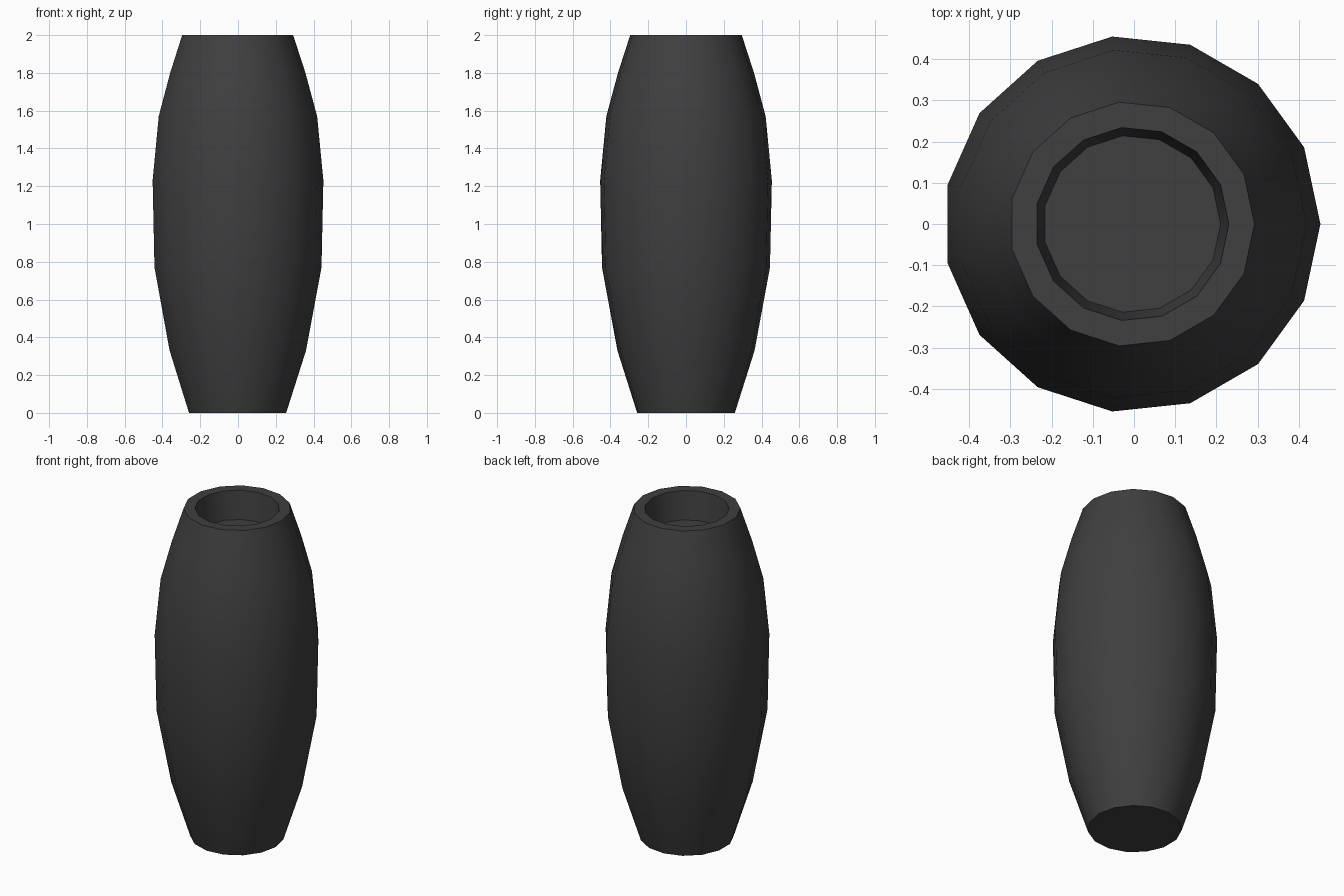
import bpy, bmesh, math

if "Cube" in bpy.data.objects:
    bpy.data.objects.remove(bpy.data.objects["Cube"], do_unlink=True)

SIDES = 15
CENTRE_X = -0.005

charcoal = bpy.data.materials.new("charcoal")
charcoal.use_nodes = True
colour = (0.05, 0.05, 0.05, 1)
charcoal.diffuse_color = colour
charcoal.node_tree.nodes["Principled BSDF"].inputs["Base Color"].default_value = colour

# Profile (radius, height): outer wall upward, over the rim, down into the recess
profile = [(0.26, 0), (0.365, 0.33), (0.447, 0.77), (0.457, 1.23),
           (0.424, 1.57), (0.362, 1.8), (0.297, 2), (0.235, 2), (0.215, 1.83)]


def lathe(name, points, sides, material):
    """Turn a profile around z and cap both ends."""
    bm = bmesh.new()
    rings = []
    for r, z in points:
        angles = [math.tau * i / sides for i in range(sides)]
        rings.append([bm.verts.new((r * math.cos(a), r * math.sin(a), z)) for a in angles])
    for low, high in zip(rings, rings[1:]):
        for i in range(sides):
            j = (i + 1) % sides
            bm.faces.new((low[i], low[j], high[j], high[i]))
    bm.faces.new(rings[0][::-1])
    bm.faces.new(rings[-1])
    bmesh.ops.recalc_face_normals(bm, faces=bm.faces)
    mesh = bpy.data.meshes.new(name)
    bm.to_mesh(mesh)
    bm.free()
    mesh.materials.append(material)
    obj = bpy.data.objects.new(name, mesh)
    bpy.context.collection.objects.link(obj)
    return obj


# Barrel-shaped vase body with a shallow recess in the top
body = lathe("vase_body", profile, SIDES, charcoal)
body.location.x = CENTRE_X

bpy.ops.object.select_all(action="DESELECT")
body.select_set(True)
bpy.context.view_layer.objects.active = body
bpy.ops.object.shade_smooth_by_angle(angle=math.radians(35))
